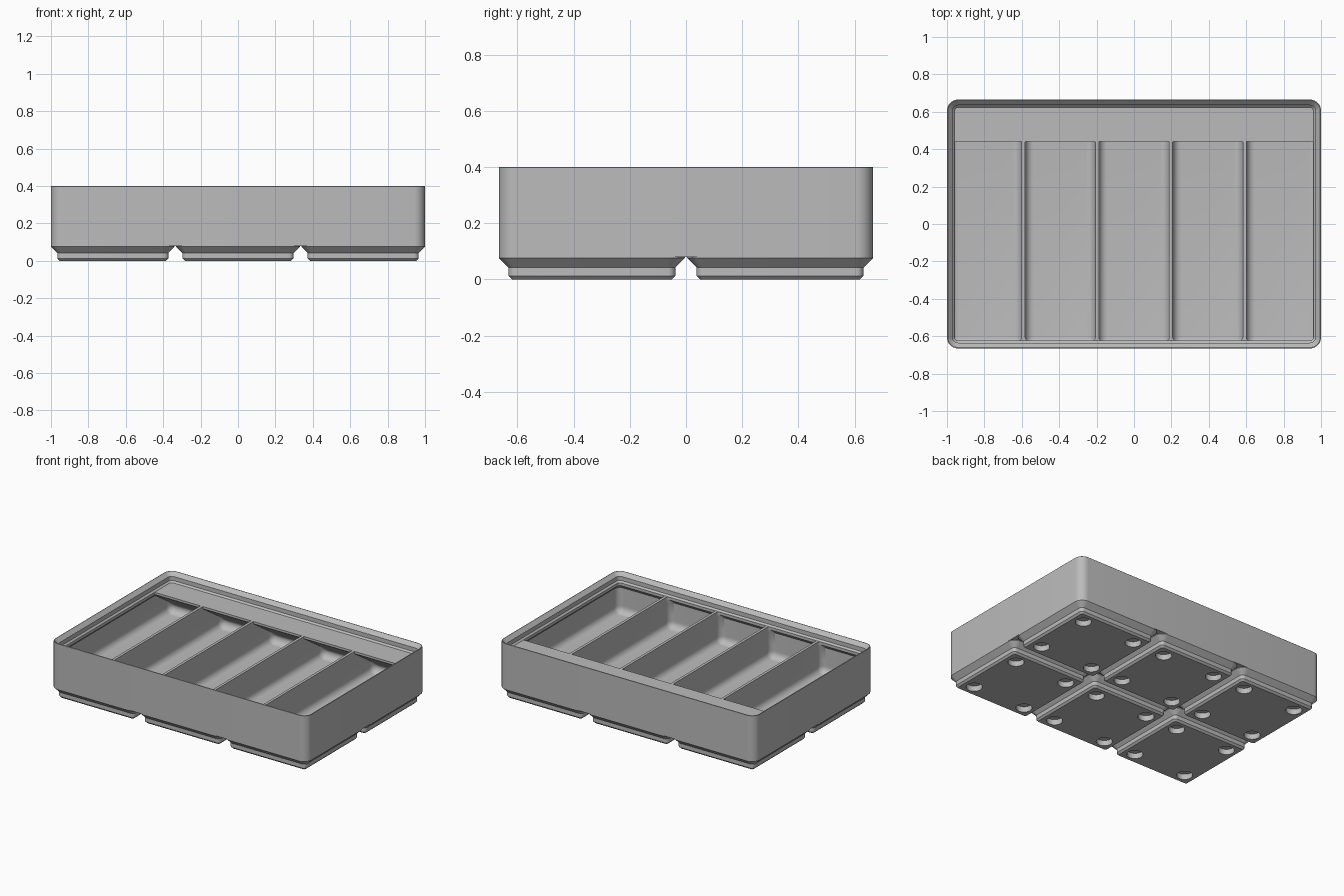
import bpy, bmesh, math

S = 2 / 125.5                 # millimetres to scene units
HX, HY, R = 62.75, 41.75, 3.75
FLOOR, SHELF, RIM = 7.0, 21.0, 25.1
FILLET, WALL, LIP = 2.8, 0.95, 2.65

if "Cube" in bpy.data.objects:
    bpy.data.objects.remove(bpy.data.objects["Cube"])

gray = bpy.data.materials.new("plastic gray")
gray.use_nodes = True
gray.diffuse_color = (0.5, 0.5, 0.5, 1)
gray.node_tree.nodes["Principled BSDF"].inputs["Base Color"].default_value = gray.diffuse_color


def ring(x0, x1, y0, y1, z, front_r, back_r, steps=8):
    """Rounded rectangle at height z."""
    corners = [(x1 - back_r, y1 - back_r, back_r), (x0 + back_r, y1 - back_r, back_r),
               (x0 + front_r, y0 + front_r, front_r), (x1 - front_r, y0 + front_r, front_r)]
    pts = []
    for i, (cx, cy, r) in enumerate(corners):
        for k in range(steps + 1):
            a = (i + k / steps) * math.pi / 2
            pts.append((cx + r * math.cos(a), cy + r * math.sin(a), z))
    return pts


def loft(bm, rings):
    """Closed solid through a stack of rings."""
    rows = [[bm.verts.new([c * S for c in p]) for p in pts] for pts in rings]
    for a, b in zip(rows, rows[1:]):
        for i in range(len(a)):
            j = (i + 1) % len(a)
            bm.faces.new((a[i], a[j], b[j], b[i]))
    bm.faces.new(rows[0])
    bm.faces.new(rows[-1])


def finish(name, bm):
    bmesh.ops.recalc_face_normals(bm, faces=bm.faces)
    mesh = bpy.data.meshes.new(name)
    bm.to_mesh(mesh)
    bm.free()
    mesh.materials.append(gray)
    obj = bpy.data.objects.new(name, mesh)
    bpy.context.collection.objects.link(obj)
    return obj


def activate(obj):
    bpy.ops.object.select_all(action="DESELECT")
    obj.select_set(True)
    bpy.context.view_layer.objects.active = obj


def carve(obj, cutter):
    """Subtract the cutter, then discard it."""
    cutter.hide_render = True
    mod = obj.modifiers.new("carve", "BOOLEAN")
    mod.operation, mod.solver, mod.object = "DIFFERENCE", "EXACT", cutter
    activate(obj)
    bpy.ops.object.modifier_apply(modifier=mod.name)
    bpy.data.objects.remove(cutter)


def smooth(obj):
    activate(obj)
    bpy.ops.object.shade_smooth_by_angle(angle=math.radians(30))


# Tray body: outer wall, stacking lip, closed at shelf height
bm = bmesh.new()
profile = [(0, 5), (0, RIM - 0.1), (0.1, RIM), (0.3, RIM), (1.9, 23.5), (1.9, 21.7), (2.6, SHELF)]
loft(bm, [ring(d - HX, HX - d, d - HY, HY - d, z, R - d, R - d) for d, z in profile])
tray = finish("tray_body", bm)


# Compartments: filleted floor, label shelf at the back, overhang under the lip
def compartment_rings(x0, x1, left_wall, right_wall):
    back, edge = HY - WALL, 27.6
    rings = []
    for k in range(7):
        a = k / 6 * math.pi / 2
        d = FILLET * (1 - math.sin(a))
        r = max(0.05, FILLET - d)
        z = FLOOR + FILLET * (1 - math.cos(a))
        rings.append(ring(x0 + d, x1 - d, WALL - HY + d, back - d, z, r, r))
    # Back wall curves into the sloping shelf underside
    slope = []
    for k in range(1, 6):
        t = k / 5
        slope.append((back - 2.8 * t * t, 9.8 + 2.4 * t * (1 - t) + 3.2 * t * t))
    for z in (18.1, 19.8):
        slope.append((38 - 10.4 * (z - 13) / 7, z))
    slope += [(edge, 20), (edge, SHELF + 0.3)]
    for y1, z in slope:
        d = (LIP - WALL) * min(1, max(0, (z - 18.1) / 1.7))
        rings.append(ring(x0 + d * left_wall, x1 - d * right_wall, WALL - HY + d, y1, z,
                          FILLET - d, max(0.1, FILLET - (back - y1))))
    return rings


dividers = [-37.1, -12.4, 12.4, 37.1]
starts = [WALL - HX] + [x + 0.6 for x in dividers]
ends = [x - 0.6 for x in dividers] + [HX - WALL]
bm = bmesh.new()
for i, (x0, x1) in enumerate(zip(starts, ends)):
    loft(bm, compartment_rings(x0, x1, i == 0, i == len(dividers)))
carve(tray, finish("compartment_cutter", bm))
smooth(tray)

# Six stepped feet, each with four round magnet holes
for row, cy in enumerate((-21, 21)):
    for col, cx in enumerate((-42, 0, 42)):
        bm = bmesh.new()
        steps = [(17.8, 0), (18.6, 0.8), (18.6, 2.6), (20.75, 4.75), (20.75, 5)]
        loft(bm, [ring(cx - h, cx + h, cy - h, cy + h, z, h - 17, h - 17) for h, z in steps])
        foot = finish(f"foot_{('front', 'back')[row]}_{('right', 'middle', 'left')[col]}", bm)
        bm = bmesh.new()
        for dx in (-13, 13):
            for dy in (-13, 13):
                x, y, r = cx + dx, cy + dy, 3.25
                loft(bm, [ring(x - r, x + r, y - r, y + r, z, r - 0.01, r - 0.01)
                          for z in (-1, 2.4)])
        carve(foot, finish("magnet_hole_cutter", bm))
        smooth(foot)
